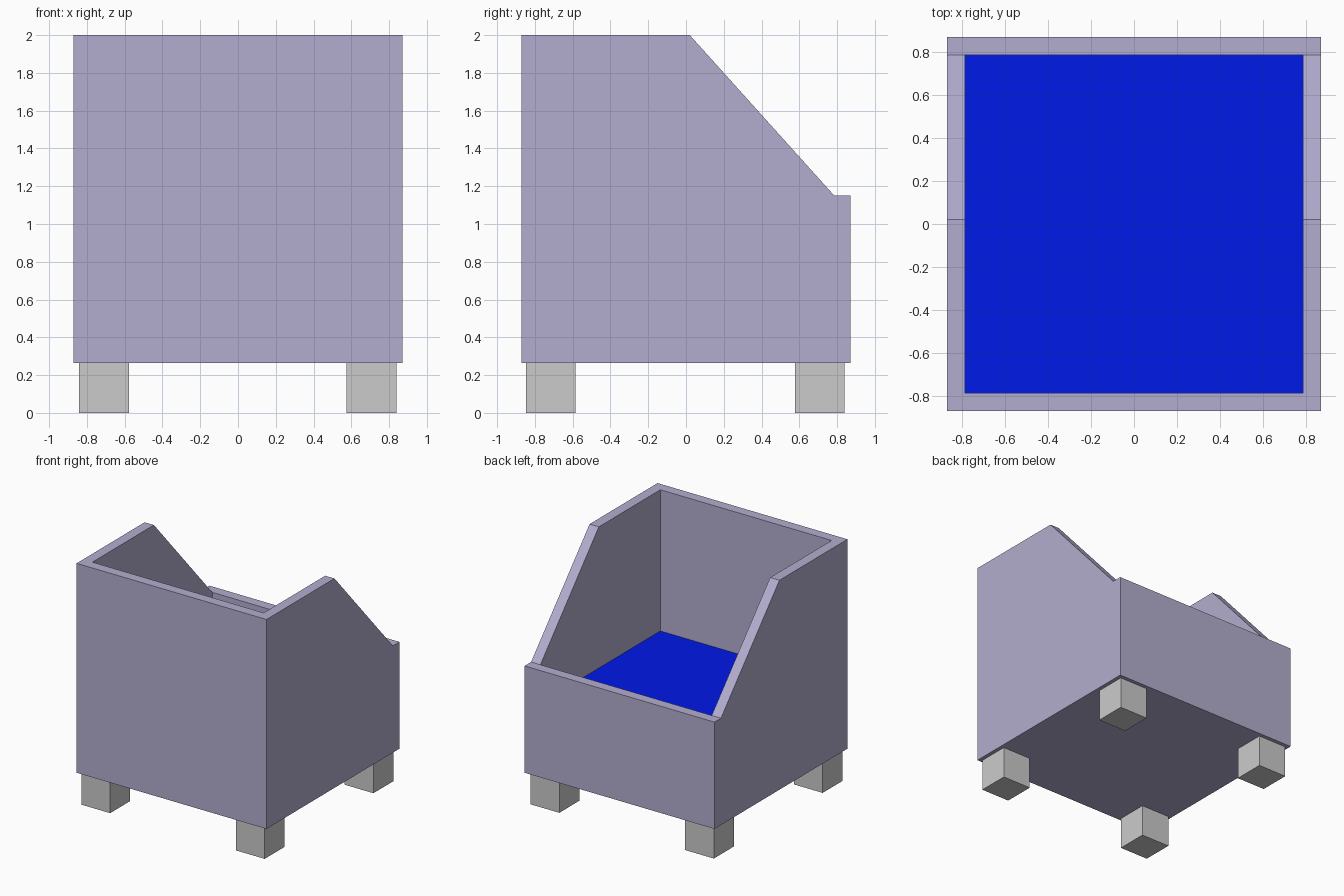
import bpy, bmesh

if "Cube" in bpy.data.objects:
    bpy.data.objects.remove(bpy.data.objects["Cube"])


def make_object(name, bm, color=None):
    bmesh.ops.recalc_face_normals(bm, faces=bm.faces)
    mesh = bpy.data.meshes.new(name)
    bm.to_mesh(mesh)
    bm.free()
    obj = bpy.data.objects.new(name, mesh)
    bpy.context.collection.objects.link(obj)
    if color:
        mat = bpy.data.materials.new(name + "_material")
        mat.diffuse_color = color
        mat.use_nodes = True
        mat.node_tree.nodes["Principled BSDF"].inputs["Base Color"].default_value = mat.diffuse_color
        mesh.materials.append(mat)
    return obj


def prism(name, profile, x0, x1, color=None):
    """Extrude a (y, z) profile along x."""
    bm = bmesh.new()
    face = bm.faces.new([bm.verts.new((x0, y, z)) for y, z in profile])
    ext = bmesh.ops.extrude_face_region(bm, geom=[face])["geom"]
    verts = [v for v in ext if isinstance(v, bmesh.types.BMVert)]
    bmesh.ops.translate(bm, verts=verts, vec=(x1 - x0, 0, 0))
    return make_object(name, bm, color)


def box(name, x, y, z, color=None):
    return prism(name, [(y[0], z[0]), (y[1], z[0]), (y[1], z[1]), (y[0], z[1])],
                 x[0], x[1], color)


OUT, INN, BASE = 0.87, 0.785, 0.265
FLOOR, LEVEL = 0.35, 0.83

# Bin body: sloped side profile, hollowed from the top
body = prism("bin_body", [(-OUT, BASE), (OUT, BASE), (OUT, 1.15), (INN, 1.15),
                          (0.02, 2.0), (-OUT, 2.0)], -OUT, OUT,
             (0.45, 0.42, 0.62, 1))
cutter = box("cavity_cutter", (-INN, INN), (-INN, INN), (FLOOR, 2.3))
cutter.hide_render = True
cutter.hide_viewport = True
mod = body.modifiers.new("hollow", "BOOLEAN")
mod.operation = "DIFFERENCE"
mod.solver = "EXACT"
mod.object = cutter

# Blue contents filling the lower part of the bin
box("blue_filling", (-INN, INN), (-INN, INN), (FLOOR, LEVEL), (0.0, 0.01, 0.8, 1))

# Four square legs
for sx, xr in (("left", (-0.842, -0.578)), ("right", (0.574, 0.838))):
    for sy, yr in (("front", (-0.848, -0.586)), ("back", (0.576, 0.838))):
        box(f"{sy}_{sx}_leg", xr, yr, (0, BASE))
